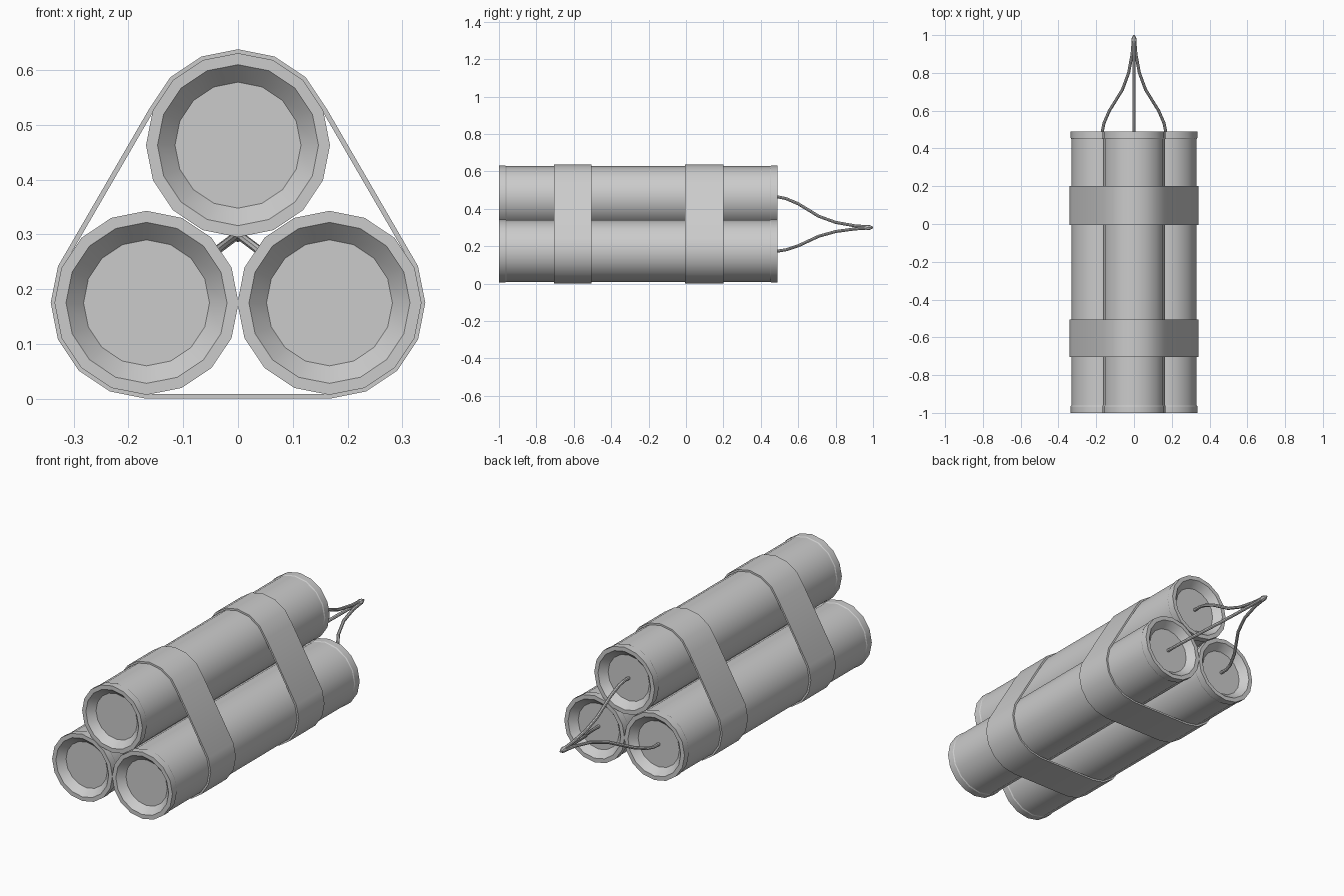
import bpy, bmesh
from math import sin, cos, pi
from mathutils import Vector
from mathutils.geometry import convex_hull_2d

if "Cube" in bpy.data.objects:
    bpy.data.objects.remove(bpy.data.objects["Cube"])

grey = bpy.data.materials.new("plain grey")
grey.use_nodes = True
grey.diffuse_color = (0.6, 0.6, 0.6, 1)
grey.node_tree.nodes["Principled BSDF"].inputs["Base Color"].default_value = grey.diffuse_color

SIDES = 16
CENTRES = {"top": (0, 0.463), "left": (0.167, 0.175), "right": (-0.167, 0.175)}


def ring(centre, r, sides=SIDES):
    return [(centre[0] + r * sin(2 * pi * i / sides), centre[1] + r * cos(2 * pi * i / sides))
            for i in range(sides)]


def finish(name, bm):
    bmesh.ops.recalc_face_normals(bm, faces=bm.faces)
    mesh = bpy.data.meshes.new(name)
    bm.to_mesh(mesh)
    bm.free()
    ob = bpy.data.objects.new(name, mesh)
    bpy.context.collection.objects.link(ob)
    mesh.materials.append(grey)
    bpy.ops.object.select_all(action='DESELECT')
    ob.select_set(True)
    bpy.context.view_layer.objects.active = ob
    bpy.ops.object.shade_smooth_by_angle(angle=pi / 6)


def loft(name, loops, closed=False):
    """Bridge loops of 3D points; cap the ends unless the loops close."""
    bm = bmesh.new()
    rows = [[bm.verts.new(p) for p in loop] for loop in loops]
    pairs = list(zip(rows, rows[1:])) + ([(rows[-1], rows[0])] if closed else [])
    for a, b in pairs:
        for i in range(len(a)):
            j = (i + 1) % len(a)
            bm.faces.new((a[i], a[j], b[j], b[i]))
    if not closed:
        bm.faces.new(rows[0])
        bm.faces.new(rows[-1])
    finish(name, bm)


def at_y(points, y):
    return [(x, y, z) for x, z in points]


# Sticks: recessed ends, slightly raised rims, plain body
FRONT, BACK = -1.0, 0.49
half = [(0.115, 0.035), (0.147, 0), (0.168, 0), (0.168, 0.035), (0.165, 0.04)]
profile = [(r, FRONT + d) for r, d in half] + [(r, BACK - d) for r, d in reversed(half)]
for side, c in CENTRES.items():
    loft(side + "_stick", [at_y(ring(c, r), y) for r, y in profile])

# Straps: a band pulled tight round all three sticks
outer = [p for c in CENTRES.values() for p in ring(c, 0.175)]
inner = [p for c in CENTRES.values() for p in ring(c, 0.166)]
hull = convex_hull_2d([Vector(p) for p in outer])
outer, inner = [outer[i] for i in hull], [inner[i] for i in hull]
for name, y0, y1 in (("front_strap", -0.705, -0.505), ("back_strap", -0.005, 0.2)):
    loft(name, [at_y(outer, y0), at_y(outer, y1), at_y(inner, y1), at_y(inner, y0)], True)

# Fuses: each runs from a stick to the shared knot (y, share of offset left)
TIP = (0, 0.3)
path = [(0.45, 1), (0.495, 1), (0.535, 0.95), (0.6, 0.78), (0.71, 0.37),
        (0.8, 0.17), (0.9, 0.06), (0.98, 0.02)]
for side, c in CENTRES.items():
    pts = [Vector((c[0] * s, y, TIP[1] + (c[1] - TIP[1]) * s)) for y, s in path]
    loops = []
    for i, p in enumerate(pts):
        along = (pts[min(i + 1, len(pts) - 1)] - pts[max(i - 1, 0)]).normalized()
        u = along.cross(Vector((1, 0, 0))).normalized()
        v = along.cross(u)
        loops.append([p + u * a + v * b for a, b in ring((0, 0), 0.008, 8)])
    loft(side + "_fuse", loops)

# Knot where the fuses meet
knot = [(0.007, 0.955), (0.014, 0.968), (0.013, 0.982), (0.004, 1.0)]
loft("fuse_knot", [at_y(ring(TIP, r, 8), y) for r, y in knot])
